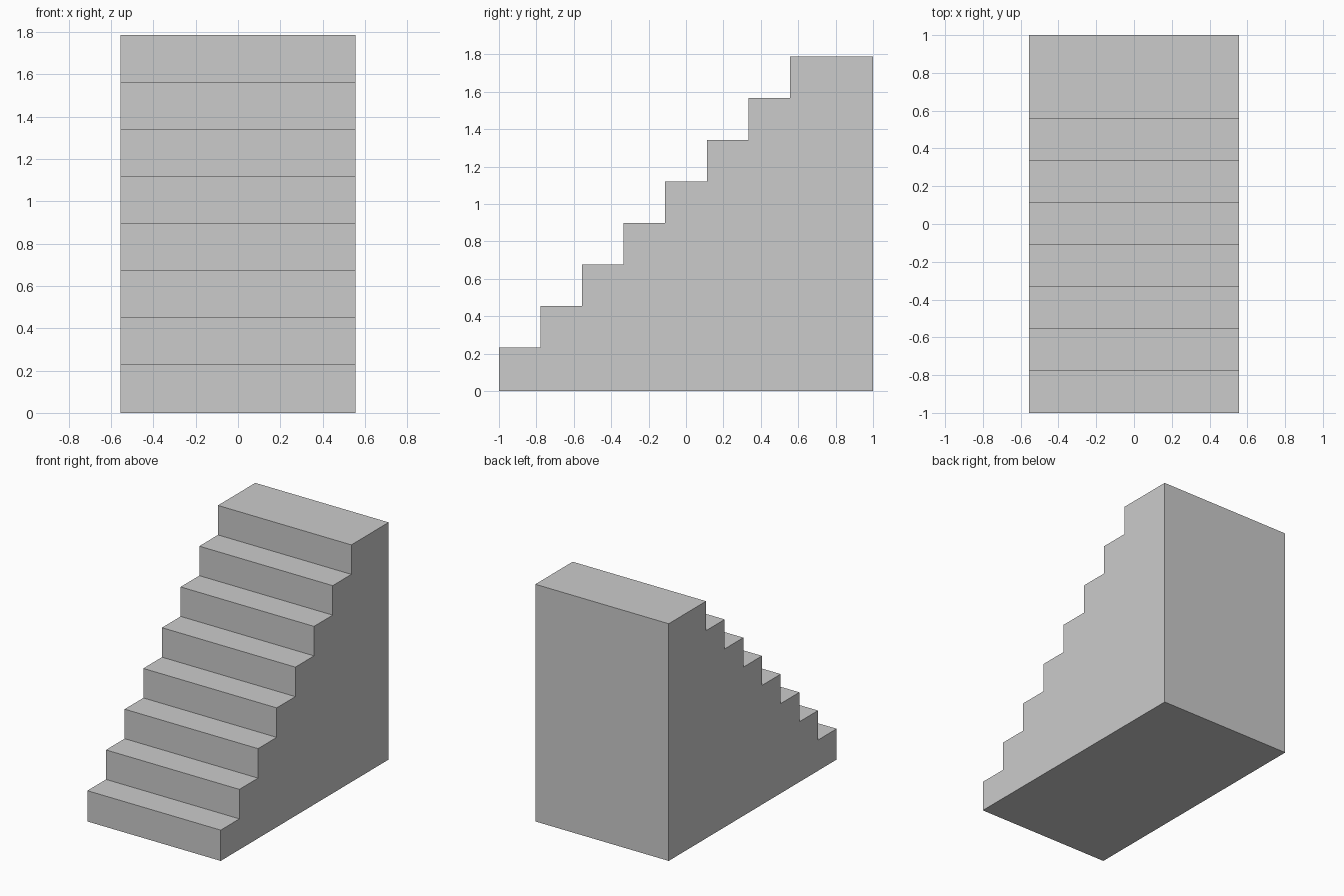
import bpy
import bmesh

if "Cube" in bpy.data.objects:
    bpy.data.objects.remove(bpy.data.objects["Cube"])

STEPS = 8
TREAD = 2 / 9          # step depth and rise
FIRST_RISE = 0.232     # the bottom step is slightly taller
HALF_WIDTH = 0.556

# Side profile (y, z): zigzag up the steps, then down the back
profile = [(-1.0, 0.0)]
for i in range(STEPS):
    z = FIRST_RISE + i * TREAD
    y_front = -1 + i * TREAD
    y_back = 1.0 if i == STEPS - 1 else y_front + TREAD
    profile += [(y_front, z), (y_back, z)]
profile.append((1.0, 0.0))

# Solid staircase: extrude the profile across the width
bm = bmesh.new()
side = bm.faces.new([bm.verts.new((-HALF_WIDTH, y, z)) for y, z in profile])
extruded = bmesh.ops.extrude_face_region(bm, geom=[side], use_keep_orig=True)
moved = [v for v in extruded["geom"] if isinstance(v, bmesh.types.BMVert)]
bmesh.ops.translate(bm, verts=moved, vec=(2 * HALF_WIDTH, 0, 0))
bmesh.ops.recalc_face_normals(bm, faces=bm.faces)

mesh = bpy.data.meshes.new("staircase")
bm.to_mesh(mesh)
bm.free()
bpy.context.collection.objects.link(bpy.data.objects.new("staircase", mesh))
